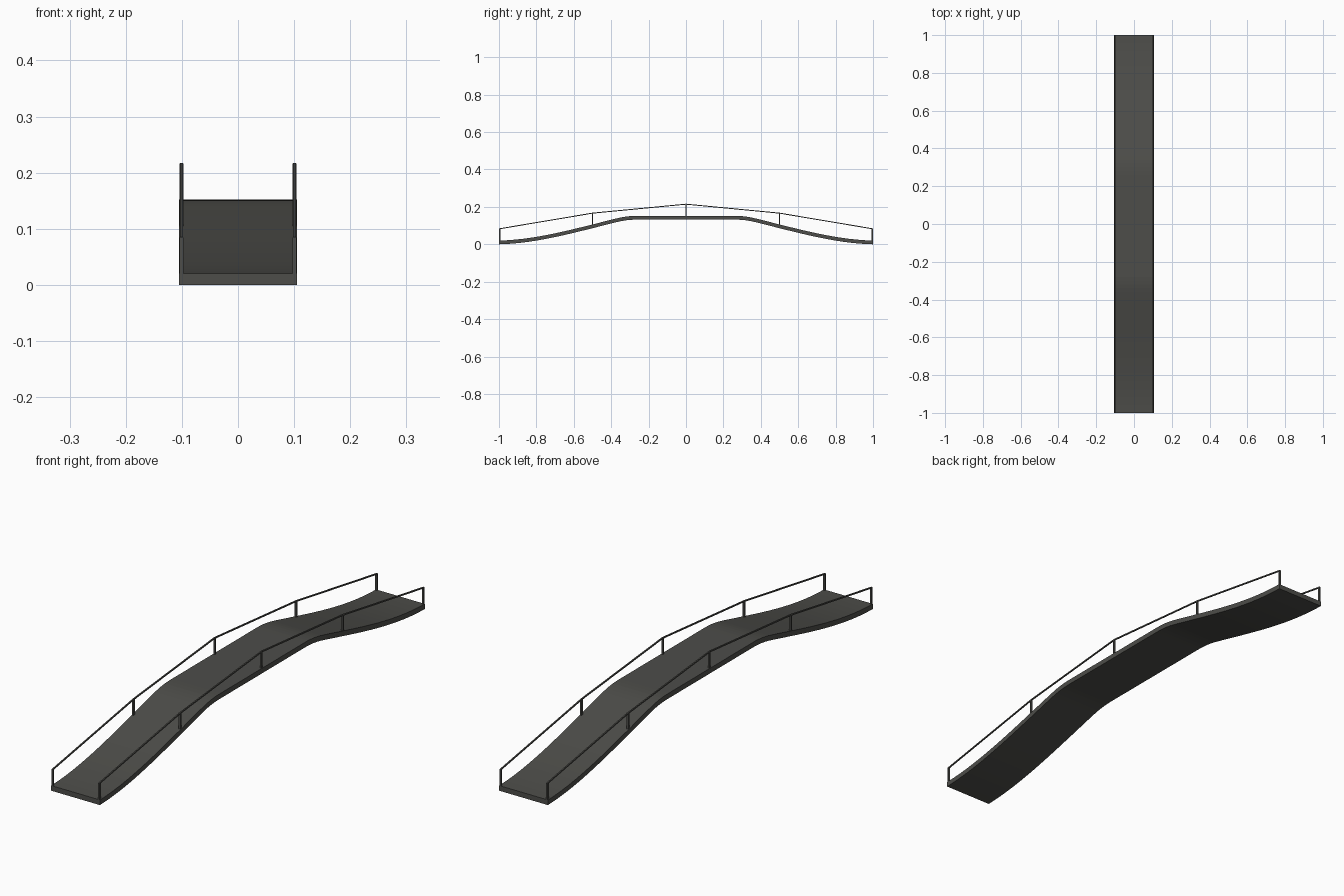
import bpy, bmesh

if "Cube" in bpy.data.objects:
    bpy.data.objects.remove(bpy.data.objects["Cube"])

mat = bpy.data.materials.new("dark_grey")
mat.diffuse_color = (0.075, 0.075, 0.068, 1)
mat.use_nodes = True
mat.node_tree.nodes["Principled BSDF"].inputs["Base Color"].default_value = mat.diffuse_color


def ribbon(name, path, thick, x0, x1):
    """Strip following a (y, top z) path, given thickness, spanning x0..x1."""
    bm = bmesh.new()
    rings = [[bm.verts.new(p) for p in ((x0, y, z), (x1, y, z),
             (x1, y, z - thick), (x0, y, z - thick))] for y, z in path]
    for a, b in zip(rings, rings[1:]):
        for i in range(4):
            j = (i + 1) % 4
            bm.faces.new((a[i], a[j], b[j], b[i]))
    bm.faces.new(rings[0])
    bm.faces.new(rings[-1][::-1])
    bmesh.ops.recalc_face_normals(bm, faces=bm.faces)
    me = bpy.data.meshes.new(name)
    bm.to_mesh(me)
    bm.free()
    me.materials.append(mat)
    ob = bpy.data.objects.new(name, me)
    bpy.context.collection.objects.link(ob)
    return ob


def hermite(y0, z0, m0, y1, z1, m1, n):
    h = y1 - y0
    pts = []
    for k in range(n):
        t = k / n
        pts.append((y0 + h * t,
                    (2*t**3 - 3*t**2 + 1) * z0 + (t**3 - 2*t**2 + t) * h * m0
                    + (3*t**2 - 2*t**3) * z1 + (t**3 - t**2) * h * m1))
    return pts


# Deck: eased ramp up, rounded shoulder, flat middle, mirrored
half = hermite(-1, 0.02, 0.02, -0.5, 0.106, 0.25, 12)
half += hermite(-0.5, 0.106, 0.25, -0.36, 0.141, 0.235, 4)
half += hermite(-0.36, 0.141, 0.235, -0.26, 0.152, 0.0, 5) + [(-0.26, 0.152)]
deck_path = half + [(-y, z) for y, z in reversed(half)]
ribbon("deck", deck_path, 0.02, -0.105, 0.105)

# Posts and handrails on both sides
posts = [(-0.9965, 0.015, 0.084), (-0.5, 0.1, 0.168), (0, 0.145, 0.216),
         (0.5, 0.1, 0.168), (0.9965, 0.015, 0.084)]
for side, s in (("left", -1), ("right", 1)):
    x0, x1 = sorted((s * 0.097, s * 0.104))
    for i, (y, base, top) in enumerate(posts):
        ribbon(f"post_{side}_{i}", [(y - 0.0035, top), (y + 0.0035, top)],
               top - base, x0, x1)
    ribbon(f"handrail_{side}", [(y * (1.0035 if abs(y) > 0.9 else 1), t + 0.001)
                                for y, b, t in posts],
           0.005, x0 + 0.001, x1 - 0.001)
